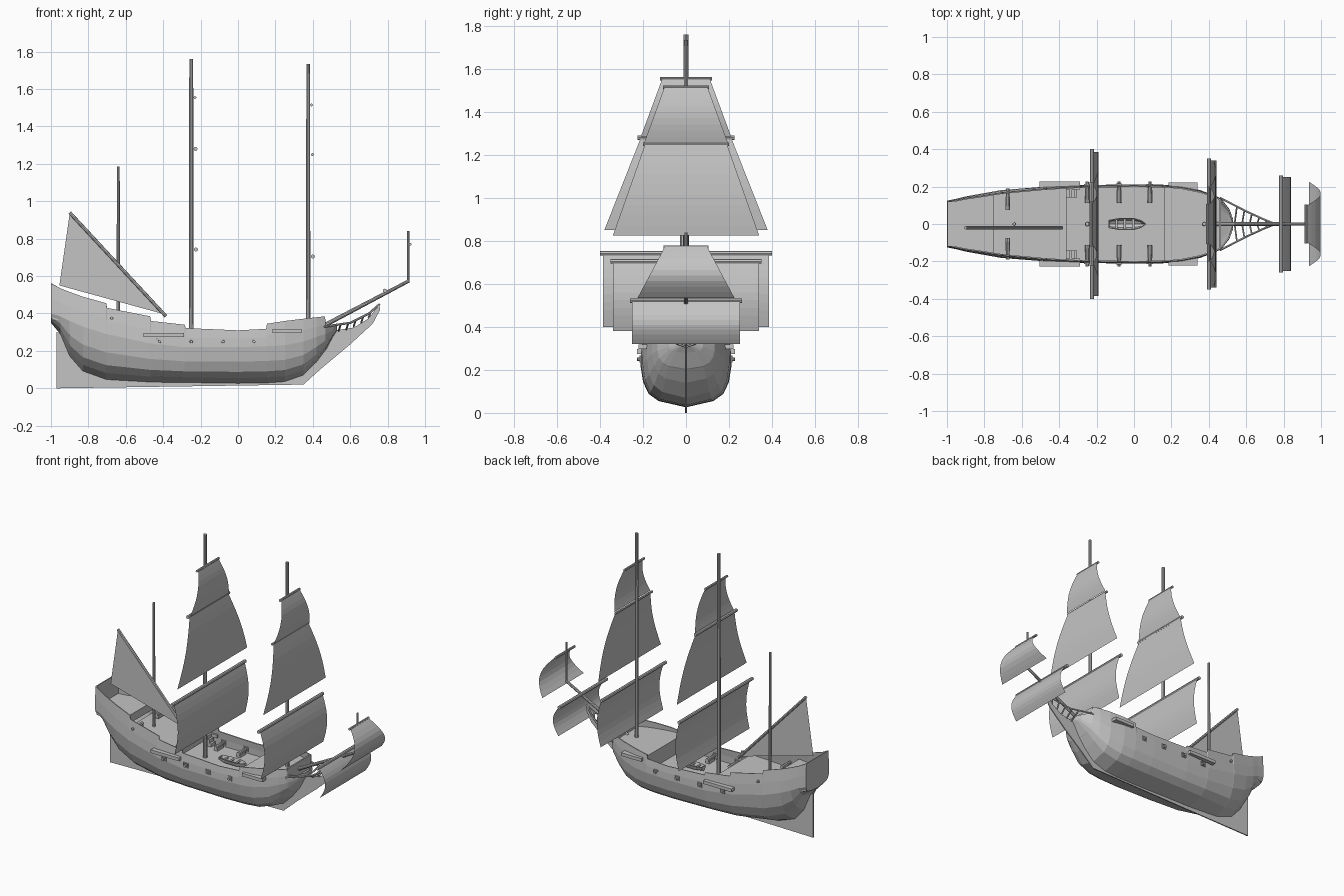
import bpy, bmesh, math
from mathutils import Vector

if "Cube" in bpy.data.objects:
    bpy.data.objects.remove(bpy.data.objects["Cube"])

grey = bpy.data.materials.new("weathered_grey")
grey.diffuse_color = (0.55, 0.55, 0.55, 1)
grey.use_nodes = True
grey.node_tree.nodes["Principled BSDF"].inputs["Base Color"].default_value = grey.diffuse_color


def finish(name, bm, normals=True):
    if normals:
        bmesh.ops.recalc_face_normals(bm, faces=bm.faces)
    me = bpy.data.meshes.new(name)
    bm.to_mesh(me)
    bm.free()
    me.materials.append(grey)
    ob = bpy.data.objects.new(name, me)
    bpy.context.collection.objects.link(ob)
    return ob


def add_rod(bm, a, b, r1, r2=None, n=8):
    a, b = Vector(a), Vector(b)
    d = b - a
    geo = bmesh.ops.create_cone(bm, cap_ends=True, segments=n, radius1=r1,
                                radius2=r1 if r2 is None else r2, depth=d.length)
    rot = d.to_track_quat('Z', 'Y')
    for v in geo['verts']:
        v.co = rot @ v.co + (a + b) / 2


def rods(name, items):
    bm = bmesh.new()
    for it in items:
        add_rod(bm, *it)
    return finish(name, bm)


def add_box(bm, x0, x1, y0, y1, z0, z1):
    for v in bmesh.ops.create_cube(bm, size=1)['verts']:
        v.co = ((x0 + x1) / 2 + v.co.x * (x1 - x0), (y0 + y1) / 2 + v.co.y * (y1 - y0),
                (z0 + z1) / 2 + v.co.z * (z1 - z0))


def boxes(name, items):
    bm = bmesh.new()
    for it in items:
        add_box(bm, *it)
    return finish(name, bm)


def prism(name, pts, offset):
    bm = bmesh.new()
    f = bm.faces.new([bm.verts.new(p) for p in pts])
    ext = bmesh.ops.extrude_face_region(bm, geom=[f])['geom']
    bmesh.ops.translate(bm, vec=offset, verts=[v for v in ext if isinstance(v, bmesh.types.BMVert)])
    return finish(name, bm)


# Hull stations: x, keel z, widest z, half width, rail half width, rail z
ST = [(-1, .35, .40, .125, .12, .56), (-.95, .29, .385, .135, .128, .535),
      (-.9, .17, .36, .147, .138, .515), (-.83, .09, .33, .16, .148, .49),
      (-.705, .045, .29, .182, .168, .455), (-.7, .045, .29, .182, .168, .43),
      (-.47, .032, .24, .2, .19, .385), (-.465, .032, .24, .2, .19, .36),
      (-.285, .03, .22, .208, .2, .34), (-.28, .03, .22, .208, .2, .322),
      (0, .026, .22, .212, .205, .31), (.15, .028, .225, .21, .202, .318),
      (.155, .028, .225, .21, .202, .345), (.25, .035, .23, .202, .195, .36),
      (.35, .07, .25, .182, .175, .372), (.42, .14, .275, .158, .153, .38),
      (.465, .2, .29, .135, .133, .385), (.47, .205, .29, .13, .128, .34),
      (.51, .28, .31, .08, .075, .335), (.53, .31, .325, .025, .022, .335)]
SHAPE = [(0, 0), (.15, .6), (.32, .82), (.6, .94), (1, 1)]


def section(s):
    x, zk, zr, w, wt, zs = s
    p = 1 + 1.6 * max(0, (-.55 - x) / .45) if x > -.97 else 1
    half = [(x, w * f ** p, zk + u * (zr - zk)) for u, f in SHAPE]
    half += [(x, (w + wt) / 2 + .002, (zr + zs) / 2), (x, wt, zs)]
    return [(a, -b, c) for a, b, c in half[:0:-1]] + half


def rail_width(x):
    for a, b in zip(ST, ST[1:]):
        if a[0] <= x <= b[0]:
            return a[4] + (b[4] - a[4]) * (x - a[0]) / (b[0] - a[0])


bm = bmesh.new()
rings = [[bm.verts.new(p) for p in section(s)] for s in ST]
for a, b in zip(rings, rings[1:]):
    for i in range(len(a) - 1):
        bm.faces.new((a[i], b[i], b[i + 1], a[i + 1]))
bm.faces.new(rings[0])
bm.faces.new(rings[-1])
hull = finish("hull", bm)
mod = hull.modifiers.new("planking", 'SOLIDIFY')
mod.thickness, mod.offset = .007, -1


# Decks as slabs following the rail outline, their ends make bulkheads
def deck(name, x0, x1, z, bottom):
    xs = [x0] + [s[0] for s in ST if x0 < s[0] < x1] + [x1]
    side = [(x, rail_width(x) - .003) for x in xs]
    pts = [(x, y, z) for x, y in side] + [(x, -y, z) for x, y in side[::-1]]
    prism(name, pts, (0, 0, bottom - z))


deck("main_deck", -.4, .2, .225, .215)
deck("quarter_deck", -.76, -.36, .335, .25)
deck("poop_deck", -.995, -.75, .42, .365)
deck("fore_deck", .16, .465, .332, .295)
boxes("bulkheads", [(.16, .17, -.198, .198, .22, .332), (.455, .465, -.13, .13, .3, .385)])

# Keel with rudder and beak
prism("keel_and_beak", [(x, -.004, z) for x, z in [
    (-.97, 0), (.35, .02), (.45, .11), (.6, .235), (.72, .345), (.76, .42), (.755, .45),
    (.7, .375), (.62, .325), (.52, .31), (.44, .2), (.33, .08), (.2, .05), (-.7, .06),
    (-.83, .12), (-.9, .29), (-.97, .3)]], (0, .008, 0))

# Head rails and ribs
head = []
for s in (-1, 1):
    path = [(.46, .14, .33), (.6, .068, .35), (.7, .022, .4), (.757, 0, .45)]
    path = [(x, y * s, z) for x, y, z in path]
    head += [(a, b, .006, None, 6) for a, b in zip(path, path[1:])]
    for x, y, z in [(.55, .094, .342), (.59, .073, .348), (.63, .054, .365), (.67, .036, .385), (.71, .018, .41)]:
        head.append(((x, y * s, z), (x - .012, 0, z - .035), .005, None, 6))
rods("head_rails", head)

# Masts and bowsprit
rods("main_mast", [((-.25, 0, .2), (-.25, 0, 1.76), .014, .011, 10)])
rods("fore_mast", [((.375, 0, .3), (.375, 0, 1.735), .013, .01, 10)])
rods("mizzen_mast", [((-.64, 0, .3), (-.64, 0, 1.185), .01, .008, 10)])
rods("bowsprit", [((.44, 0, .325), (.915, 0, .575), .012, .009, 10)])
rods("sprit_topmast", [((.91, 0, .565), (.91, 0, .84), .007, .006, 8)])


# Square sails: name, yard x, yard z, foot z, yard half, head half, foot half, foot dx, belly
def square_sail(name, x, z, foot, yard, w0, w1, dx, belly):
    rods(name + "_yard", [((x, -yard, z), (x, yard, z), .011 if yard > .2 else .008, None, 8)])
    bm = bmesh.new()
    n, prev = 9, None
    for i in range(n + 1):
        t = i / n
        sx = x + .006 + dx * t + belly * math.sin(math.pi * t)
        w, sz = w0 + (w1 - w0) * t, z + (foot - z) * t
        row = [bm.verts.new((sx, -w, sz)), bm.verts.new((sx, w, sz))]
        if prev:
            bm.faces.new((prev[0], row[0], row[1], prev[1]))
        prev = row
    finish(name, bm, False)


for args in [
        ("main_course", -.225, .742, .4, .4, .385, .385, .005, .028),
        ("main_topsail", -.227, 1.28, .85, .225, .21, .38, .025, .017),
        ("main_topgallant", -.23, 1.555, 1.285, .12, .11, .21, .008, .022),
        ("fore_course", .4, .705, .38, .35, .34, .34, .005, .032),
        ("fore_topsail", .398, 1.25, .825, .2, .19, .34, .025, .02),
        ("fore_topgallant", .393, 1.515, 1.255, .107, .1, .195, .01, .025),
        ("spritsail", .785, .522, .32, .26, .25, .25, .005, .045),
        ("sprit_topsail", .92, .77, .535, .105, .1, .225, .01, .067)]:
    square_sail(*args)

# Lateen sail on the mizzen
rods("lateen_yard", [((-.9, -.02, .94), (-.385, -.02, .385), .009, None, 8)])
bm = bmesh.new()
bm.faces.new([bm.verts.new(p) for p in [(-.9, -.02, .935), (-.955, -.02, .55), (-.39, -.02, .395)]])
finish("lateen_sail", bm, False)

# Side channels
boxes("channels", [(x0, x1, min(s * a, s * b), max(s * a, s * b), z, z + .022)
                   for s in (-1, 1)
                   for x0, x1, a, b, z in [(-.505, -.29, .185, .228, .274), (.185, .34, .17, .222, .296)]])

# Cannons with carriages and gun port frames
guns, mounts = [], []
for s in (-1, 1):
    for x, z, y in [(-.42, .25, .22), (-.25, .25, .226), (-.08, .25, .228), (.085, .25, .226), (-.675, .375, .19)]:
        guns.append(((x, s * (y - .115), z), (x, s * y, z), .012, .008, 8))
        ya, yb = sorted((s * (y - .11), s * (y - .045)))
        mounts.append((x - .013, x + .013, ya, yb, z - .026, z - .005))
        if z < .3:
            ya, yb = sorted((s * (y - .03), s * (y - .012)))
            mounts += [(x - .017, x + .017, ya, yb, z + d - .002, z + d + .002) for d in (-.014, .014)]
            mounts += [(x + d - .002, x + d + .002, ya, yb, z - .016, z + .016) for d in (-.015, .015)]
rods("cannons", guns)
boxes("gun_carriages", mounts)

# Stairs from the main deck up to the quarter deck
boxes("stairs", [(-.36 + .014 * i, -.346 + .014 * i, s * .165 - .022, s * .165 + .022, .22, .32 - .024 * i)
                 for s in (-1, 1) for i in range(4)])

# Ship's boat with thwarts
bm = bmesh.new()
prev = None
for x, w, zb in [(-.135, .022, .235), (-.08, .032, .228), (0, .032, .228), (.04, .02, .235), (.065, .002, .25)]:
    row = [bm.verts.new(p) for p in [(x, -w, .265), (x, -w * .7, zb + .01), (x, 0, zb),
                                     (x, w * .7, zb + .01), (x, w, .265)]]
    if prev:
        for i in range(4):
            bm.faces.new((prev[i], row[i], row[i + 1], prev[i + 1]))
    else:
        bm.faces.new(row)
    prev = row
boat = finish("boat", bm)
boat.modifiers.new("planks", 'SOLIDIFY').thickness = .004
boxes("boat_thwarts", [(x, x + .012, -.028, .028, .254, .259) for x in (-.1, -.055, -.01)])
